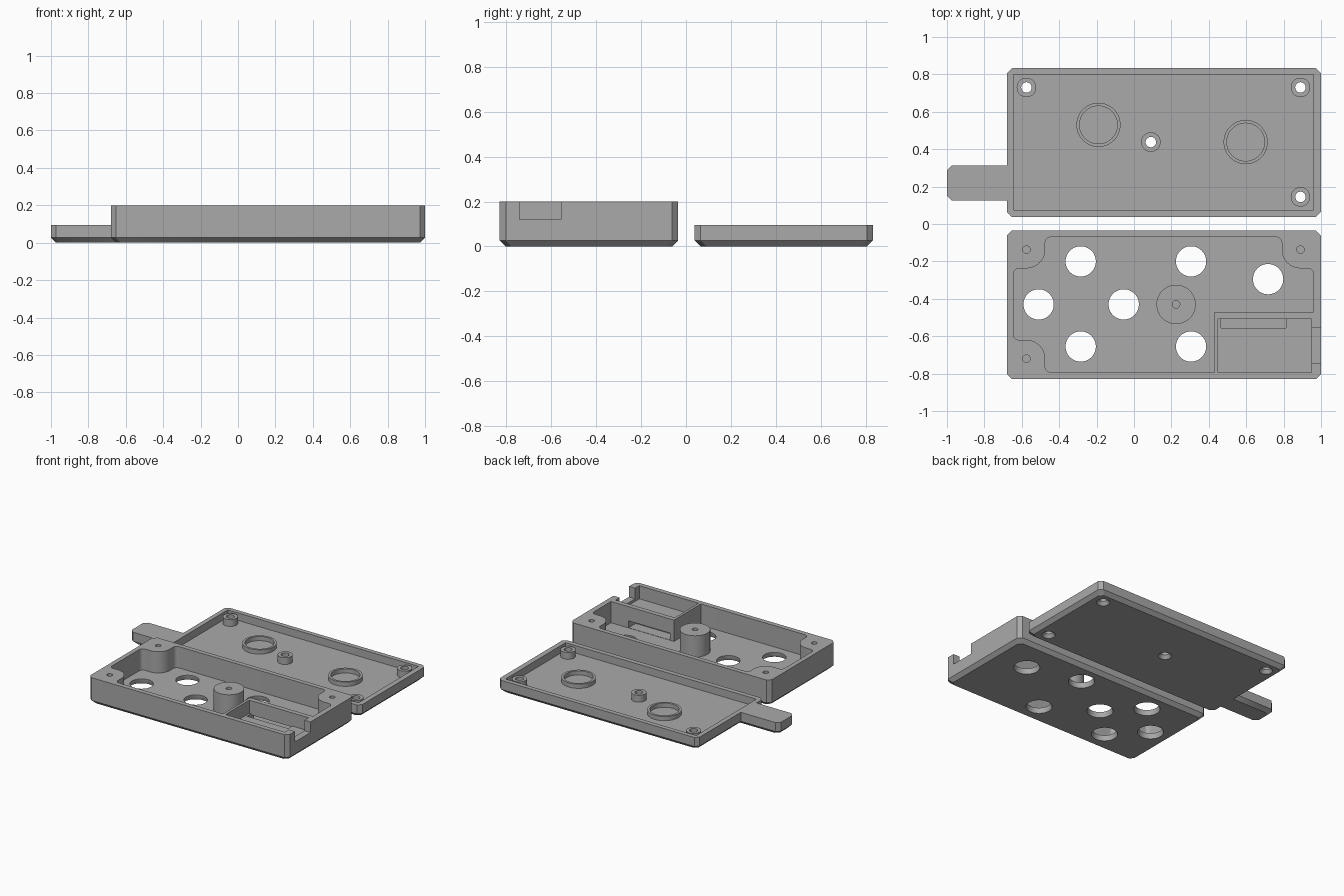
import bpy, bmesh
from math import cos, sin, pi, radians

if "Cube" in bpy.data.objects:
    bpy.data.objects.remove(bpy.data.objects["Cube"], do_unlink=True)

grey = bpy.data.materials.new("plain_grey")
grey.use_nodes = True
GREY = (0.4, 0.4, 0.4, 1)
grey.diffuse_color = GREY
grey.node_tree.nodes["Principled BSDF"].inputs["Base Color"].default_value = GREY


def loft(name, rings):
    """Solid from matching (outline, z) rings, capped at both ends."""
    bm = bmesh.new()
    loops = [[bm.verts.new((x, y, z)) for x, y in outline] for outline, z in rings]
    n = len(loops[0])
    for low, high in zip(loops, loops[1:]):
        for i in range(n):
            j = (i + 1) % n
            bm.faces.new((low[i], low[j], high[j], high[i]))
    bm.faces.new(loops[0])
    bm.faces.new(loops[-1])
    bmesh.ops.recalc_face_normals(bm, faces=bm.faces)
    mesh = bpy.data.meshes.new(name)
    bm.to_mesh(mesh)
    bm.free()
    mesh.materials.append(grey)
    obj = bpy.data.objects.new(name, mesh)
    bpy.context.collection.objects.link(obj)
    return obj


def arc(x, y, r, start, end, steps):
    angles = [radians(start + (end - start) * i / steps) for i in range(steps + 1)]
    return [(x + r * cos(a), y + r * sin(a)) for a in angles]


def circle(x, y, r):
    return arc(x, y, r, 0, 360, 48)[:-1]


def rect(x0, x1, y0, y1):
    return [(x0, y0), (x1, y0), (x1, y1), (x0, y1)]


def octagon(x0, x1, y0, y1, c, inset=0):
    x0, x1, y0, y1 = x0 + inset, x1 - inset, y0 + inset, y1 - inset
    return [(x0 + c, y0), (x1 - c, y0), (x1, y0 + c), (x1, y1 - c),
            (x1 - c, y1), (x0 + c, y1), (x0, y1 - c), (x0, y0 + c)]


def chamfered_slab(name, x0, x1, y0, y1, top):
    box = (x0, x1, y0, y1, 0.027)
    return loft(name, [(octagon(*box, 0.027), 0), (octagon(*box), 0.027), (octagon(*box), top)])


def prism(outline, z0, z1):
    return loft("helper", [(outline, z0), (outline, z1)])


def combine(target, operation, helpers):
    for helper in helpers:
        helper.hide_render = True
        mod = target.modifiers.new("bool", "BOOLEAN")
        mod.operation, mod.solver, mod.object = operation, "EXACT", helper
        bpy.context.view_layer.objects.active = target
        bpy.ops.object.modifier_apply(modifier=mod.name)
        bpy.data.objects.remove(helper, do_unlink=True)


def finish(obj):
    bpy.ops.object.select_all(action="DESELECT")
    obj.select_set(True)
    bpy.context.view_layer.objects.active = obj
    bpy.ops.object.shade_smooth_by_angle(angle=radians(30))


FLOOR, RIM, LID = 0.038, 0.2, 0.095
LEFT, RIGHT, FRONT, BACK = -0.645, 0.96, -0.793, -0.07


def boss_corner(hx, hy, wall_x, wall_y):
    """Cavity outline around a rounded screw boss, from the x wall to the y wall."""
    u = 1 if wall_x < hx else -1
    v = 1 if wall_y < hy else -1
    r, f = 0.1, 0.03
    local = arc(abs(wall_x - hx) * -1 + f, r + f, f, 180, 270, 8)
    local += arc(0, 0, r, 90, 0, 16)
    local += arc(r + f, -abs(wall_y - hy) + f, f, 180, 270, 8)
    return [(hx + u * x, hy + v * y) for x, y in local]


# Tray: deep shell whose cavity leaves corner bosses and a connector bay
tray = chamfered_slab("tray", -0.68, 1, -0.83, -0.035, RIM)
screws = [(-0.575, -0.72), (-0.575, -0.137), (0.89, -0.137)]
cavity = boss_corner(*screws[0], LEFT, FRONT)
cavity += [(0.43, FRONT), (0.43, -0.47), (RIGHT, -0.47)]
cavity += boss_corner(*screws[2], RIGHT, BACK)
cavity += boss_corner(*screws[1], LEFT, BACK)[::-1]
combine(tray, "DIFFERENCE", [prism(cavity, FLOOR, 0.3)])

# Centre post
combine(tray, "UNION", [prism(circle(0.225, -0.43, 0.105), 0.02, RIM)])

# Connector bay: pocket, end notch and the slot leading into the cavity
combine(tray, "DIFFERENCE", [
    prism(rect(0.45, 0.948, FRONT, -0.507), 0.1, 0.3),
    prism(rect(0.9, 1.1, -0.743, -0.557), 0.12, 0.3),
    prism(rect(0.465, 0.812, -0.555, -0.507), FLOOR + 0.002, 0.15),
    prism(rect(0.465, 0.812, -0.53, -0.45), FLOOR + 0.002, 0.092)])

# Button holes, flared towards the underside
buttons = [(-0.285, -0.2), (0.305, -0.2), (-0.51, -0.43), (-0.055, -0.43),
           (-0.285, -0.655), (0.305, -0.655), (0.717, -0.295)]
combine(tray, "DIFFERENCE", [
    loft("helper", [(circle(x, y, 0.094), -0.01), (circle(x, y, 0.081), 0.03),
                    (circle(x, y, 0.081), 0.08)]) for x, y in buttons])

# Blind screw holes
combine(tray, "DIFFERENCE", [prism(circle(x, y, 0.02), 0.06, 0.3)
                             for x, y in screws + [(0.225, -0.43)]])
finish(tray)

# Lid: shallow shell with a side tab
lid = chamfered_slab("lid", -0.68, 1, 0.038, 0.833, LID)
combine(lid, "UNION", [chamfered_slab("helper", -1, -0.6, 0.125, 0.313, LID)])
combine(lid, "DIFFERENCE", [prism(rect(LEFT, RIGHT, 0.075, 0.798), FLOOR, 0.2)])

# Round locating rings on the lid floor
for x, y in [(-0.19, 0.53), (0.597, 0.438)]:
    combine(lid, "UNION", [prism(circle(x, y, 0.118), 0.02, 0.07)])
    combine(lid, "DIFFERENCE", [prism(circle(x, y, 0.101), FLOOR, 0.2)])

# Screw standoffs with countersunk through holes
for x, y in [(-0.575, 0.73), (0.89, 0.73), (0.89, 0.145), (0.09, 0.438)]:
    combine(lid, "UNION", [prism(circle(x, y, 0.052), 0.02, 0.09)])
    combine(lid, "DIFFERENCE", [
        loft("helper", [(circle(x, y, 0.054), -0.01), (circle(x, y, 0.028), 0.025),
                        (circle(x, y, 0.028), 0.2)])])
finish(lid)
